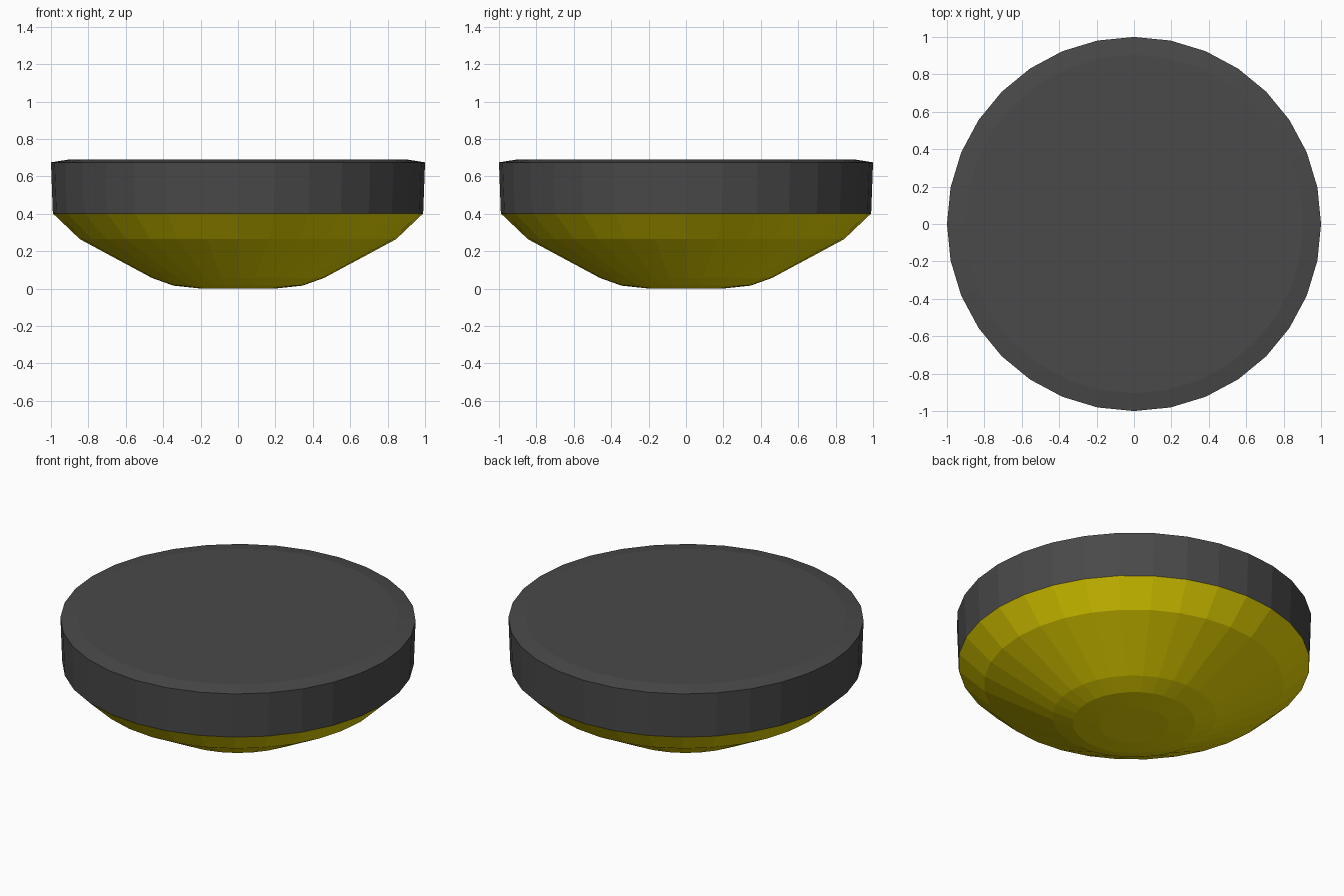
import bpy, bmesh, math

if "Cube" in bpy.data.objects:
    bpy.data.objects.remove(bpy.data.objects["Cube"])

SIDES = 32


def material(name, color):
    mat = bpy.data.materials.new(name)
    mat.diffuse_color = color
    mat.use_nodes = True
    mat.node_tree.nodes["Principled BSDF"].inputs["Base Color"].default_value = mat.diffuse_color
    return mat


def lathe(name, profile, mat, cap_bottom=False, cap_top=False):
    """Revolve (radius, z) points, listed bottom to top, with flat facets."""
    bm = bmesh.new()
    rings = [[bm.verts.new((r * math.cos(2 * math.pi * i / SIDES),
                            r * math.sin(2 * math.pi * i / SIDES), z))
              for i in range(SIDES)] for r, z in profile]
    for low, high in zip(rings, rings[1:]):
        for i in range(SIDES):
            j = (i + 1) % SIDES
            bm.faces.new((low[i], low[j], high[j], high[i]))
    if cap_bottom:
        bm.faces.new(rings[0][::-1])
    if cap_top:
        bm.faces.new(rings[-1])
    mesh = bpy.data.meshes.new(name)
    bm.to_mesh(mesh)
    bm.free()
    mesh.materials.append(mat)
    obj = bpy.data.objects.new(name, mesh)
    bpy.context.collection.objects.link(obj)
    return obj


yellow = material("yellow", (0.8, 0.67, 0.0, 1))
charcoal = material("charcoal", (0.067, 0.067, 0.067, 1))

# Rounded bowl underneath
lathe("lower_bowl",
      [(0.195, 0.0), (0.345, 0.016), (0.46, 0.057), (0.845, 0.264), (0.99, 0.402)],
      yellow, cap_bottom=True)

# Dark drum with a shallow bevel around the flat top
lathe("upper_drum",
      [(0.99, 0.402), (1.0, 0.675), (0.905, 0.69)],
      charcoal, cap_top=True)
